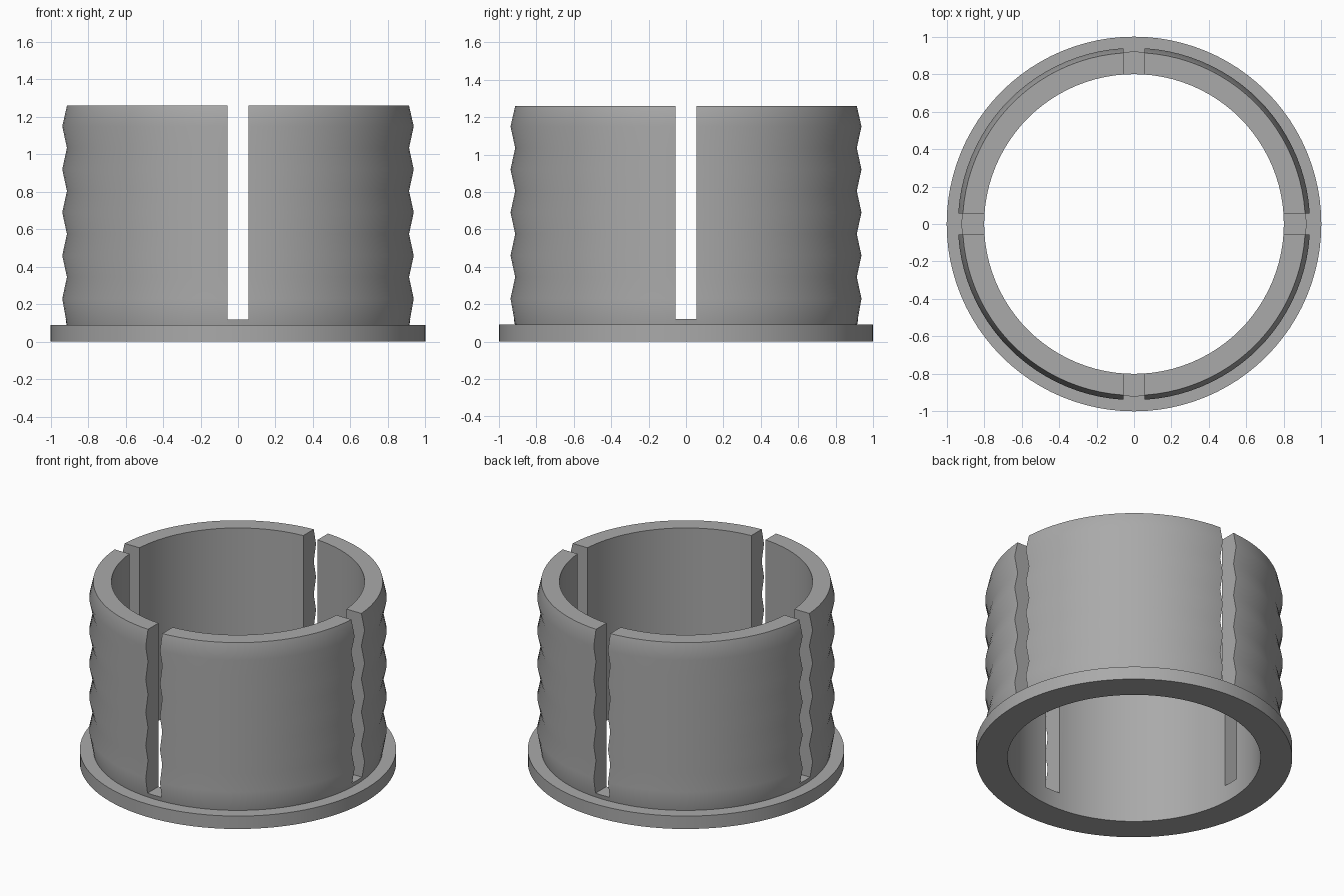
import bpy
import bmesh
import math
from mathutils import Matrix

cube = bpy.data.objects.get("Cube")
if cube:
    bpy.data.objects.remove(cube, do_unlink=True)

SEGMENTS = 96
BORE = 0.80
FLANGE_TOP = 0.09
TOP = 1.26
SLOT_WIDTH = 0.11
SLOT_FLOOR = 0.12
VALLEY, PEAK = 0.915, 0.94

grey = bpy.data.materials.new("plain grey")
grey.use_nodes = True
colour = (0.4, 0.4, 0.4, 1)
grey.diffuse_color = colour
grey.node_tree.nodes["Principled BSDF"].inputs["Base Color"].default_value = colour


def add_object(name, bm):
    bmesh.ops.recalc_face_normals(bm, faces=bm.faces)
    mesh = bpy.data.meshes.new(name)
    bm.to_mesh(mesh)
    bm.free()
    obj = bpy.data.objects.new(name, mesh)
    bpy.context.collection.objects.link(obj)
    return obj


def revolve(name, profile):
    bm = bmesh.new()
    rings = []
    for r, z in profile:
        angles = [math.tau * i / SEGMENTS for i in range(SEGMENTS)]
        rings.append([bm.verts.new((r * math.cos(a), r * math.sin(a), z)) for a in angles])
    for k, ring in enumerate(rings):
        above = rings[(k + 1) % len(rings)]
        for i in range(SEGMENTS):
            j = (i + 1) % SEGMENTS
            bm.faces.new((ring[i], ring[j], above[j], above[i]))
    return add_object(name, bm)


# Flange and ribbed wall: five shallow ridges around the outside
profile = [(BORE, 0), (1, 0), (1, FLANGE_TOP), (VALLEY, FLANGE_TOP)]
for ridge in range(5):
    z = 0.23 * (ridge + 1)
    profile.append((PEAK, z))
    profile.append((VALLEY, TOP if ridge == 4 else z + 0.115))
profile.append((BORE, TOP))
collar = revolve("slotted_collar", profile)
collar.data.materials.append(grey)

# Two crossing slots divide the wall into four fingers
bpy.context.view_layer.objects.active = collar
collar.select_set(True)
for size in ((SLOT_WIDTH, 3), (3, SLOT_WIDTH)):
    bm = bmesh.new()
    height = 2
    bmesh.ops.create_cube(bm, size=1, matrix=Matrix.Translation(
        (0, 0, SLOT_FLOOR + height / 2)) @ Matrix.Diagonal((*size, height, 1)))
    cutter = add_object("slot_cutter", bm)
    cutter.hide_render = True
    cut = collar.modifiers.new("slot", "BOOLEAN")
    cut.operation = "DIFFERENCE"
    cut.solver = "EXACT"
    cut.object = cutter
    bpy.ops.object.modifier_apply(modifier=cut.name)
    bpy.data.objects.remove(cutter, do_unlink=True)

# Soft ridges, crisp slot and flange edges
bpy.ops.object.shade_smooth_by_angle(angle=math.radians(30))
